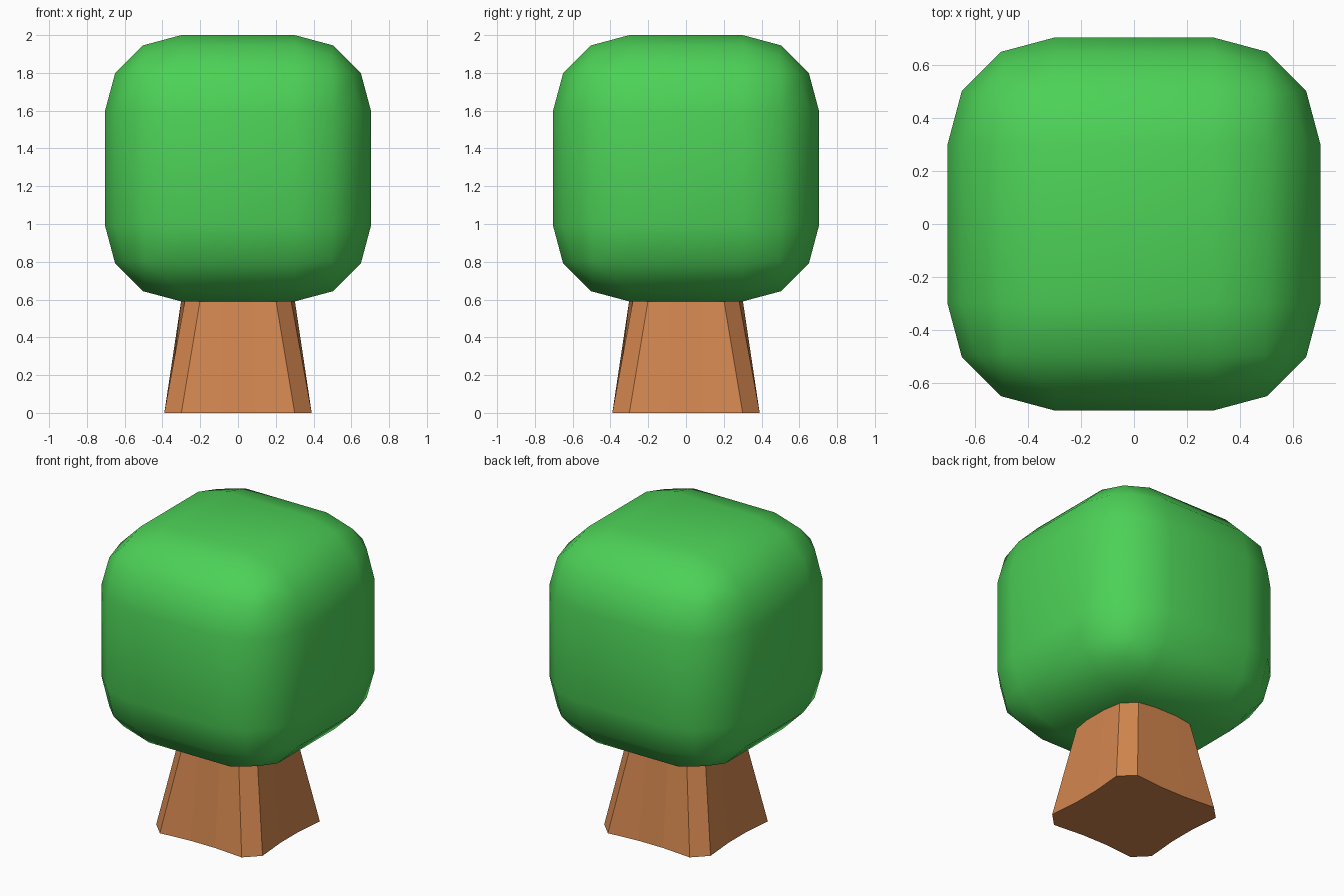
import bpy, bmesh
from mathutils import Matrix

if "Cube" in bpy.data.objects:
    bpy.data.objects.remove(bpy.data.objects["Cube"])


def material(name, color):
    m = bpy.data.materials.new(name)
    m.diffuse_color = (*color, 1)
    m.use_nodes = True
    m.node_tree.nodes["Principled BSDF"].inputs["Base Color"].default_value = m.diffuse_color
    return m


def add_object(name, bm, mat, smooth=False):
    bmesh.ops.recalc_face_normals(bm, faces=bm.faces)
    mesh = bpy.data.meshes.new(name)
    bm.to_mesh(mesh)
    bm.free()
    for p in mesh.polygons:
        p.use_smooth = smooth
    mesh.materials.append(mat)
    obj = bpy.data.objects.new(name, mesh)
    bpy.context.collection.objects.link(obj)
    return obj


green = material("leaf green", (0.073, 0.64, 0.095))
brown = material("bark brown", (0.65, 0.24, 0.078))

# Crown: cube with large rounded edges in three segments
bm = bmesh.new()
bmesh.ops.create_cube(bm, size=1.41)
bmesh.ops.bevel(bm, geom=bm.edges[:], offset=0.405, offset_type='OFFSET',
                segments=3, profile=0.5, affect='EDGES', clamp_overlap=True)
bmesh.ops.translate(bm, verts=bm.verts, vec=(0, 0, 1.295))
add_object("crown", bm, green, smooth=True)


# Trunk: 16-sided, flaring down to a squarer foot with slightly hollow sides
def ring(bm, quarter, z):
    pts = []
    for _ in range(4):
        pts += [bm.verts.new((x, y, z)) for x, y in quarter]
        quarter = [(-y, x) for x, y in quarter]
    return pts


bm = bmesh.new()
foot = ring(bm, [(0.372, -0.09), (0.372, 0.09), (0.39, 0.30), (0.30, 0.39)], 0)
top = ring(bm, [(0.30, -0.08), (0.30, 0.08), (0.28, 0.20), (0.20, 0.28)], 0.60)
for i in range(16):
    j = (i + 1) % 16
    bm.faces.new((foot[i], foot[j], top[j], top[i]))
bm.faces.new(foot[::-1])
bm.faces.new(top)
add_object("trunk", bm, brown)
